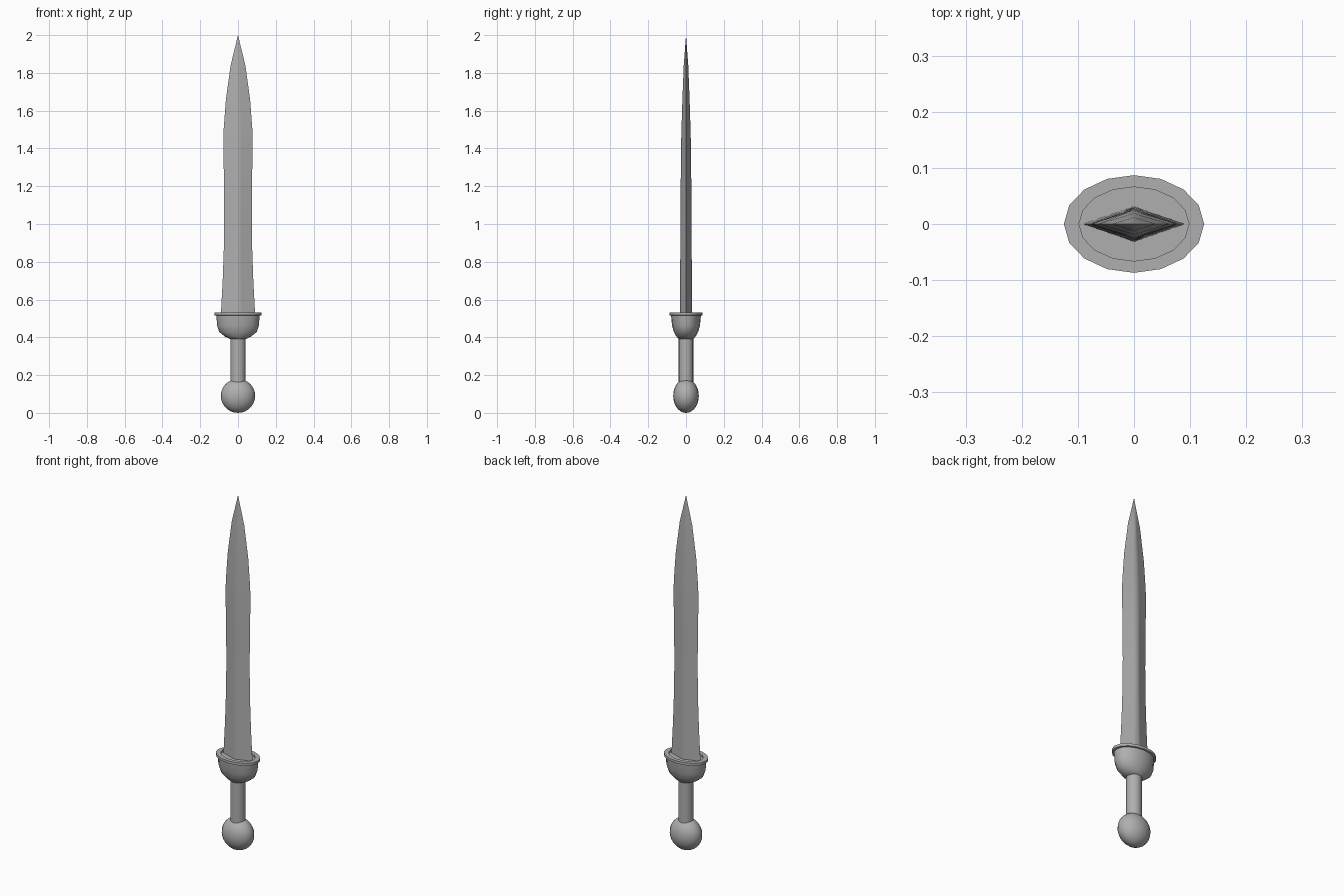
import bpy, bmesh, math

if "Cube" in bpy.data.objects:
    bpy.data.objects.remove(bpy.data.objects["Cube"])

# Dark grey metal shared by all parts
metal = bpy.data.materials.new("dark_metal")
metal.diffuse_color = (.43, .43, .43, 1)
metal.use_nodes = True
metal.node_tree.nodes["Principled BSDF"].inputs["Base Color"].default_value = metal.diffuse_color


def finish(obj, angle):
    """Assign the metal and smooth everything below the given edge angle."""
    obj.data.materials.append(metal)
    bpy.ops.object.select_all(action='DESELECT')
    obj.select_set(True)
    bpy.context.view_layer.objects.active = obj
    bpy.ops.object.shade_smooth_by_angle(angle=math.radians(angle))


def loft(name, rings, tip=None, smooth=35):
    """Skin a stack of closed rings, ending in a cap or a point."""
    bm = bmesh.new()
    rows = [[bm.verts.new(p) for p in ring] for ring in rings]
    n = len(rows[0])
    for a, b in zip(rows, rows[1:]):
        for i in range(n):
            j = (i + 1) % n
            bm.faces.new((a[i], a[j], b[j], b[i]))
    bm.faces.new(rows[0][::-1])
    if tip:
        t = bm.verts.new(tip)
        for i in range(n):
            bm.faces.new((rows[-1][i], rows[-1][(i + 1) % n], t))
    else:
        bm.faces.new(rows[-1])
    bmesh.ops.recalc_face_normals(bm, faces=bm.faces)
    mesh = bpy.data.meshes.new(name)
    bm.to_mesh(mesh)
    bm.free()
    obj = bpy.data.objects.new(name, mesh)
    bpy.context.collection.objects.link(obj)
    finish(obj, smooth)
    return obj


def ellipse(rx, ry, z, n=16):
    return [(rx * math.cos(2 * math.pi * i / n), ry * math.sin(2 * math.pi * i / n), z)
            for i in range(n)]


def blade_section(w, t, z):
    # diamond with a softly shaded ridge
    shape = [(1, 0), (.25, .74), (0, 1), (-.25, .74), (-1, 0), (-.25, -.74), (0, -1), (.25, -.74)]
    return [(x * w, y * t, z) for x, y in shape]


# Leaf-shaped blade: half width, half thickness, height
blade = [(.091, .032, .515), (.081, .031, .70), (.074, .030, .90), (.073, .029, 1.05),
         (.074, .028, 1.22), (.078, .026, 1.42), (.076, .024, 1.50), (.064, .019, 1.66),
         (.039, .012, 1.84)]
loft("blade", [blade_section(*s) for s in blade], tip=(0, 0, 2.0), smooth=60)

# Cup-shaped guard with a flared rim and shallow recess
guard = [(.038, .038, .39), (.068, .050, .403), (.099, .064, .428), (.111, .074, .462),
         (.114, .079, .515), (.125, .087, .517), (.125, .087, .531),
         (.098, .066, .531), (.098, .066, .520)]
loft("guard", [ellipse(*s) for s in guard], smooth=40)

# Round grip
loft("grip", [ellipse(.040, .039, .15), ellipse(.040, .039, .40)])

# Flattened ball pommel
bpy.ops.mesh.primitive_uv_sphere_add(segments=20, ring_count=14, radius=1, location=(0, 0, .09))
pommel = bpy.context.object
pommel.name = "pommel"
pommel.scale = (.091, .068, .09)
bpy.ops.object.transform_apply(location=False, rotation=False, scale=True)
finish(pommel, 40)
